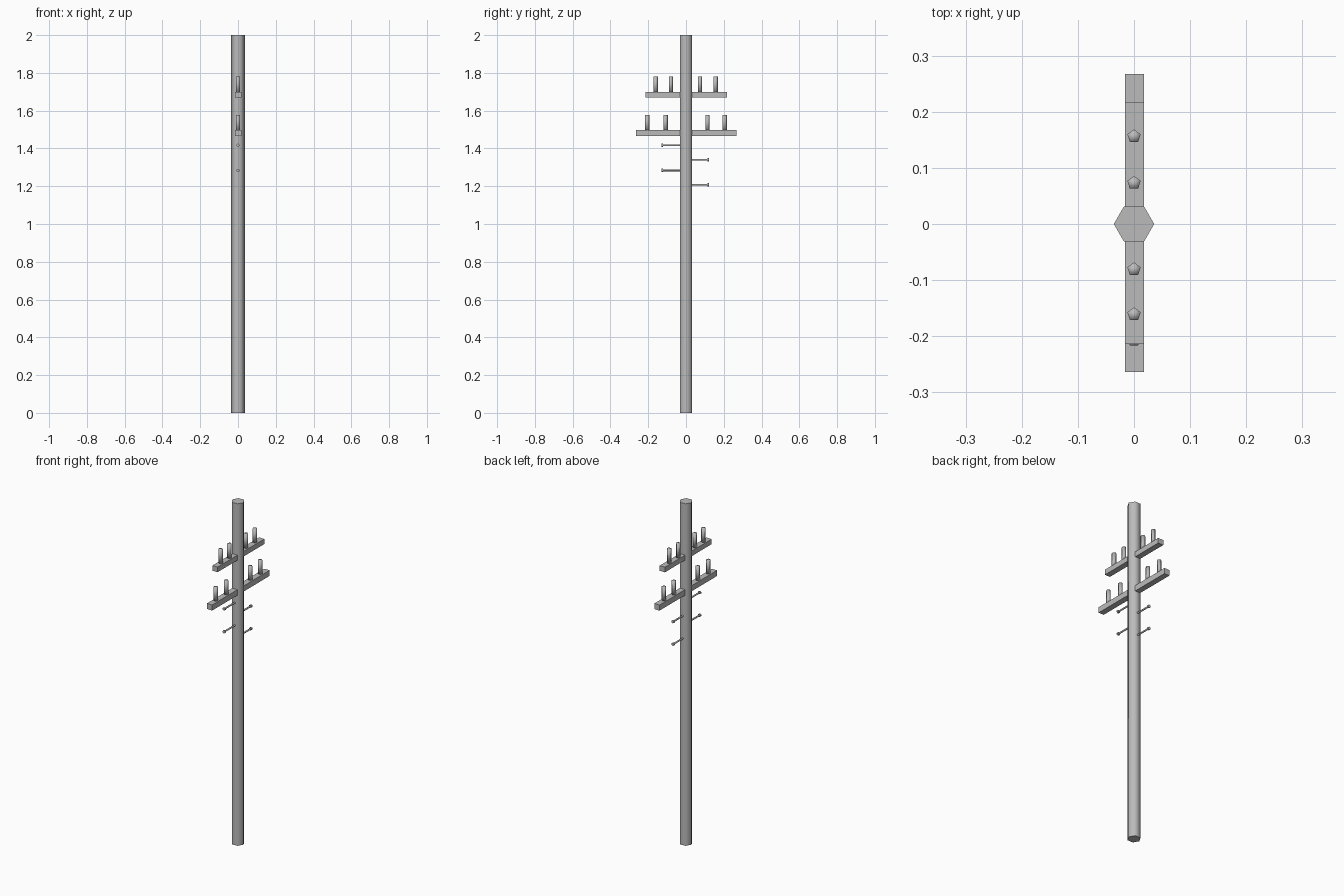
import bpy
import math
from mathutils import Matrix

cube = bpy.data.objects.get("Cube")
if cube:
    bpy.data.objects.remove(cube, do_unlink=True)

# One flat grey for the whole model
grey = bpy.data.materials.new("grey")
grey.use_nodes = True
colour = (0.5, 0.5, 0.5, 1)
grey.diffuse_color = colour
grey.node_tree.nodes["Principled BSDF"].inputs["Base Color"].default_value = colour


def finish(name, smooth_angle=None):
    obj = bpy.context.object
    obj.name = name
    obj.data.materials.append(grey)
    if smooth_angle:
        bpy.ops.object.shade_smooth_by_angle(angle=math.radians(smooth_angle))
    return obj


def prism(name, sides, radius, length, location, turn=0, along_y=False, smooth_angle=75):
    bpy.ops.mesh.primitive_cylinder_add(
        vertices=sides, radius=radius, depth=length, location=location)
    obj = finish(name, smooth_angle)
    obj.data.transform(Matrix.Rotation(math.radians(turn), 4, "Z"))
    if along_y:
        obj.data.transform(Matrix.Rotation(math.radians(90), 4, "X"))
    return obj


def crossarm(name, y_min, y_max, z_min, z_max):
    bpy.ops.mesh.primitive_cube_add(
        size=1, location=(0.001, (y_min + y_max) / 2, (z_min + z_max) / 2))
    arm = finish(name)
    arm.data.transform(Matrix.Diagonal((0.034, y_max - y_min, z_max - z_min, 1)))


# Six-sided pole with corners to the left and right
prism("pole", 6, 0.036, 2, (0, 0, 1), turn=30)

# Crossarms, each carrying four five-sided insulators
arms = {
    "upper": (-0.214, 0.217, 1.67, 1.70, 1.782, (-0.161, -0.081, 0.073, 0.156)),
    "lower": (-0.264, 0.267, 1.465, 1.498, 1.578, (-0.206, -0.109, 0.113, 0.204)),
}
for level, (y_min, y_max, z_min, z_max, tip, spots) in arms.items():
    crossarm(level + "_crossarm", y_min, y_max, z_min, z_max)
    base = z_max - 0.005
    for y in spots:
        prism(level + "_insulator", 5, 0.0125, tip - base,
              (0, y, (tip + base) / 2), smooth_angle=180)

# Climbing pegs, staggered between front and back, with wider heads
for side, reach, heights in ((-1, 0.13, (1.417, 1.284)), (1, 0.123, (1.34, 1.208))):
    for z in heights:
        prism("climbing_peg", 6, 0.005, reach - 0.02,
              (0, side * (reach + 0.02) / 2, z), along_y=True)
        prism("climbing_peg_head", 6, 0.009, 0.008,
              (0, side * (reach - 0.004), z), along_y=True)
